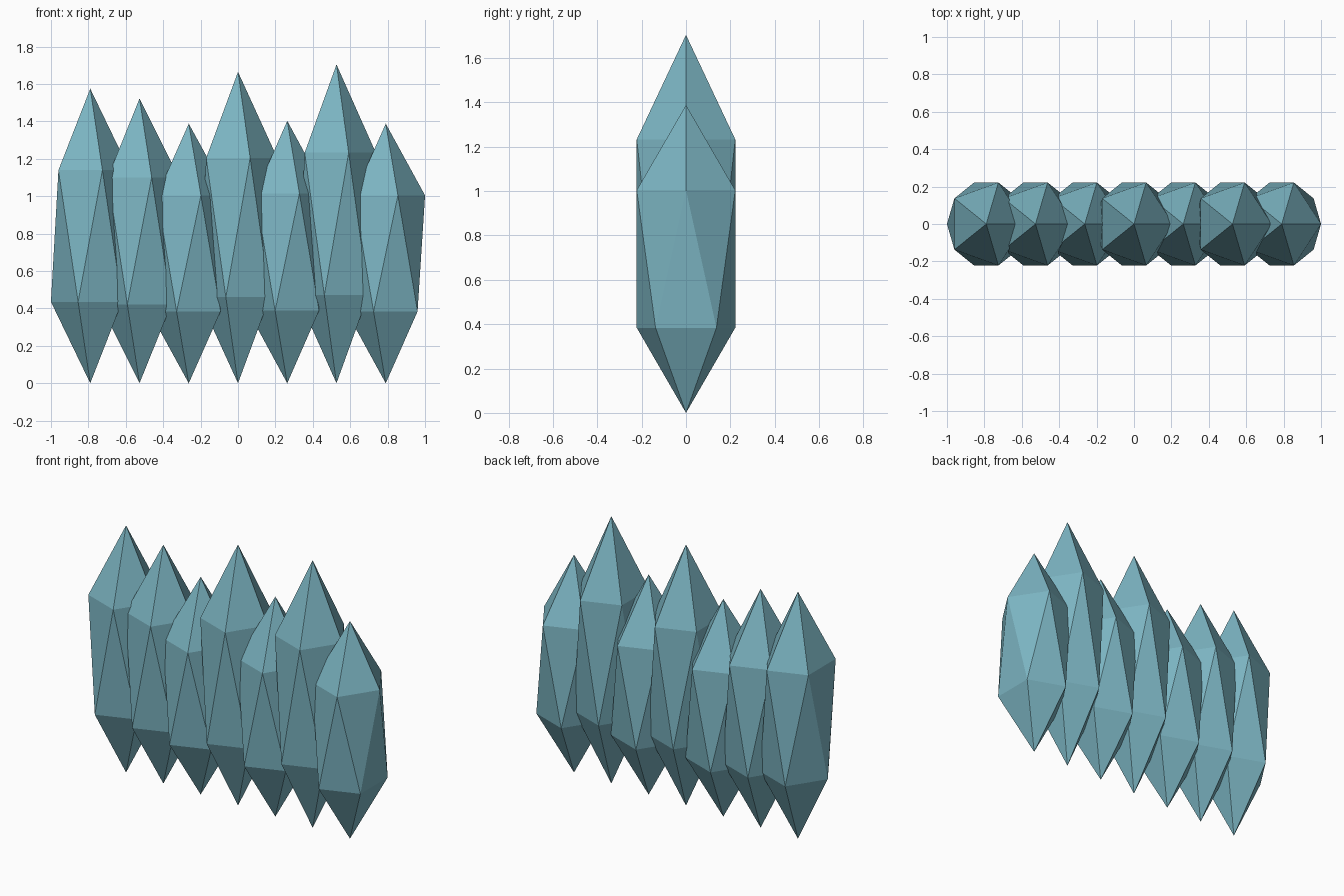
import bpy

if "Cube" in bpy.data.objects:
    bpy.data.objects.remove(bpy.data.objects["Cube"])

# Shared teal material
teal = bpy.data.materials.new("teal")
teal.diffuse_color = (0.20, 0.46, 0.54, 1.0)
teal.use_nodes = True
teal.node_tree.nodes["Principled BSDF"].inputs["Base Color"].default_value = teal.diffuse_color

SPACING = 0.2633
RADIUS_X, RADIUS_Y = 0.235, 0.261
HEIGHTS = [1.575, 1.522, 1.388, 1.665, 1.403, 1.704, 1.388]

# Row of stretched icosahedron crystals, left to right
for i, height in enumerate(HEIGHTS):
    x = (i - (len(HEIGHTS) - 1) / 2) * SPACING
    bpy.ops.mesh.primitive_ico_sphere_add(subdivisions=1, radius=1,
                                          location=(x, 0, height / 2))
    crystal = bpy.context.object
    crystal.name = f"crystal_{i + 1}"
    crystal.scale = (RADIUS_X, RADIUS_Y, height / 2)
    crystal.data.materials.append(teal)
